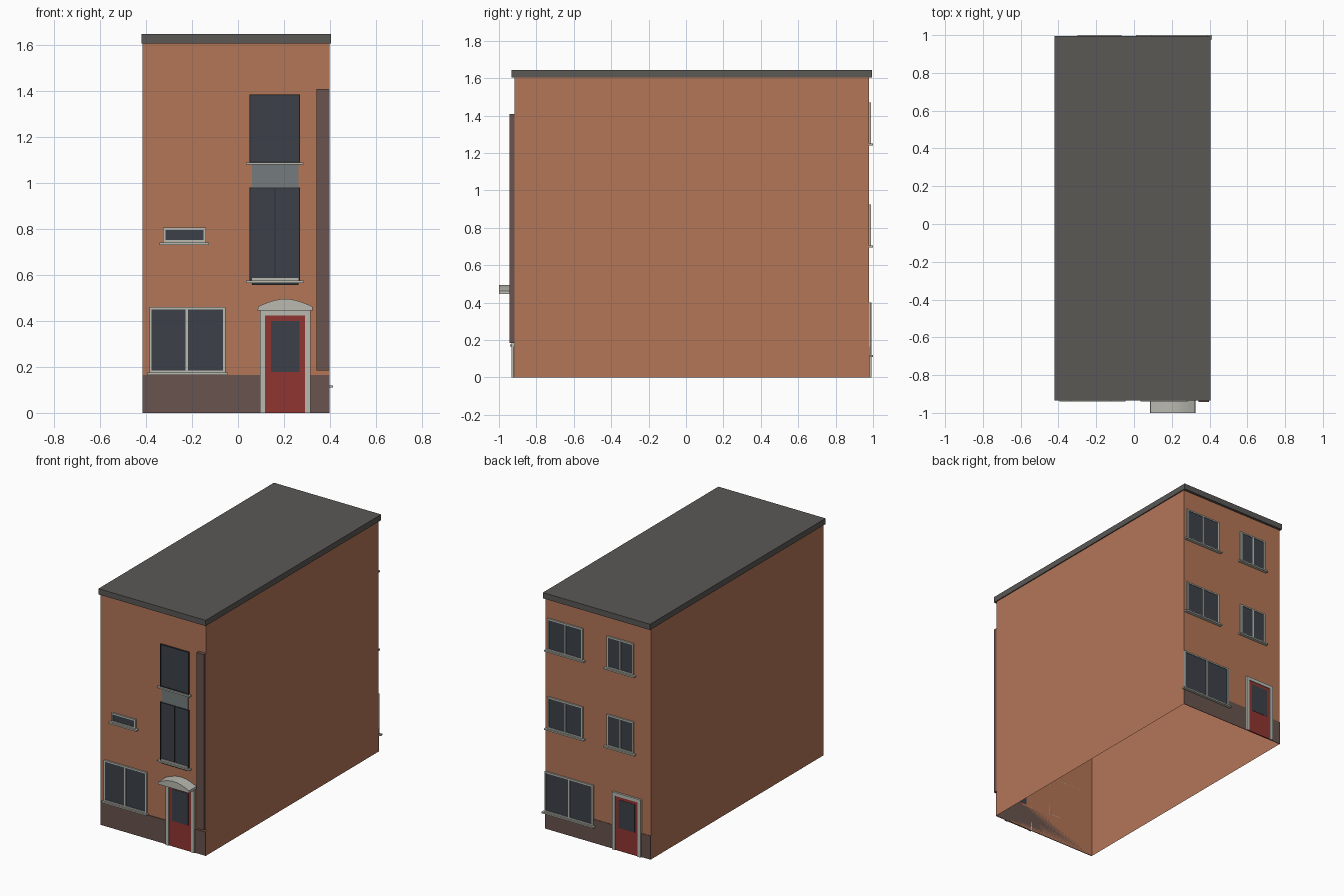
import bpy, bmesh, math

if "Cube" in bpy.data.objects:
    bpy.data.objects.remove(bpy.data.objects["Cube"])


def material(name, r, g, b):
    # picture colours are sRGB, diffuse_color is linear
    m = bpy.data.materials.new(name)
    m.diffuse_color = [(c / 255) ** 2.2 for c in (r, g, b)] + [1]
    m.use_nodes = True
    m.node_tree.nodes["Principled BSDF"].inputs["Base Color"].default_value = m.diffuse_color
    return m


BRICK = material("brick", 178, 117, 88)
DARK = material("dark_brick", 104, 84, 78)
ROOF = material("roofing", 90, 89, 86)
GLASS = material("glass", 62, 67, 74)
FRAME = material("frame_paint", 184, 184, 176)
BLACK = material("dark_frame", 48, 52, 57)
RED = material("door_red", 142, 56, 52)
PANEL = material("panel_grey", 116, 123, 124)

FRONT, BACK = -0.918, 0.978          # wall planes


def finish(name, bm, mat):
    bmesh.ops.recalc_face_normals(bm, faces=bm.faces)
    me = bpy.data.meshes.new(name)
    bm.to_mesh(me)
    bm.free()
    me.materials.append(mat)
    ob = bpy.data.objects.new(name, me)
    bpy.context.collection.objects.link(ob)
    return ob


def box(name, x0, x1, y0, y1, z0, z1, mat, open_bottom=False):
    bm = bmesh.new()
    bmesh.ops.create_cube(bm, size=1)
    for v in bm.verts:
        v.co = (x1 if v.co.x > 0 else x0, y1 if v.co.y > 0 else y0, z1 if v.co.z > 0 else z0)
    if open_bottom:
        low = [f for f in bm.faces if f.calc_center_median().z < z0 + 1e-5]
        bmesh.ops.delete(bm, geom=low, context='FACES_ONLY')
    return finish(name, bm, mat)


def on_wall(name, side, x0, x1, z0, z1, depth, mat):
    # slab standing out from the front (-1) or back (+1) wall
    wall = FRONT if side < 0 else BACK
    y0, y1 = sorted((wall, wall + side * depth))
    return box(name, x0, x1, y0, y1, z0, z1, mat)


def window(name, side, x0, x1, z0, z1, mullion=None, w=0.01, frame=FRAME, sill=0.015):
    on_wall(name + "_glass", side, x0 + w / 2, x1 - w / 2, z0 + w / 2, z1 - w / 2, 0.006, GLASS)
    bars = [(x0, x0 + w, z0, z1), (x1 - w, x1, z0, z1),
            (x0 + w, x1 - w, z0, z0 + w), (x0 + w, x1 - w, z1 - w, z1)]
    if mullion is not None:
        bars.append((mullion - w / 2, mullion + w / 2, z0 + w, z1 - w))
    for i, bar in enumerate(bars):
        on_wall(f"{name}_frame_{i}", side, *bar, 0.01, frame)
    on_wall(name + "_sill", side, x0 - sill, x1 + sill, z0 - 0.01, z0, 0.022, FRAME)


def door(name, side, x0, x1, top, w=0.023):
    on_wall(name + "_leaf", side, x0 + w, x1 - w, 0, top - w, 0.009, RED)
    on_wall(name + "_glass", side, x0 + 0.048, x1 - 0.048, 0.40 * top, top - 0.045, 0.011, GLASS)
    on_wall(name + "_post_left", side, x0, x0 + w, 0, top - w, 0.014, FRAME)
    on_wall(name + "_post_right", side, x1 - w, x1, 0, top - w, 0.014, FRAME)
    on_wall(name + "_lintel", side, x0, x1, top - w, top, 0.014, FRAME)


# shell, roof slab and dark base bands
box("walls", -0.414, 0.398, FRONT, BACK, 0, 1.605, BRICK, open_bottom=True)
box("roof", -0.42, 0.405, -0.934, 0.995, 1.605, 1.645, ROOF)
on_wall("front_plinth", -1, -0.414, 0.398, 0, 0.165, 0.005, DARK)
on_wall("back_plinth", 1, -0.414, 0.398, 0, 0.165, 0.003, DARK)
on_wall("front_pilaster", -1, 0.342, 0.398, 0.185, 1.408, 0.025, DARK)

# front openings
window("front_ground_window", -1, -0.385, -0.055, 0.175, 0.46, -0.222, sill=0.009)
window("front_small_window", -1, -0.325, -0.14, 0.74, 0.805)
window("front_top_window", -1, 0.05, 0.27, 1.088, 1.383, w=0.005, frame=BLACK)
window("front_middle_window", -1, 0.05, 0.27, 0.575, 0.98, 0.16, w=0.005, frame=BLACK)
on_wall("front_middle_window_base", -1, 0.06, 0.262, 0.555, 0.565, 0.01, BLACK)
on_wall("front_middle_window_rail", -1, 0.06, 0.262, 0.575, 0.587, 0.012, FRAME)
on_wall("front_spandrel_panel", -1, 0.06, 0.262, 0.98, 1.078, 0.005, PANEL)
door("front_door", -1, 0.095, 0.315, 0.445)

# arched hood over the front door
bm = bmesh.new()
n = 12
arc = [(0.085, 0.445)]
for i in range(n + 1):
    t = -1 + 2 * i / n
    arc.append((0.205 + 0.118 * t, 0.462 + 0.033 * math.cos(t * math.pi / 2)))
arc.append((0.325, 0.445))
face = bm.faces.new([bm.verts.new((x, FRONT, z)) for x, z in arc])
ext = bmesh.ops.extrude_face_region(bm, geom=[face], use_keep_orig=True)
for v in ext["geom"]:
    if isinstance(v, bmesh.types.BMVert):
        v.co.y = -1.0
hood = finish("door_hood", bm, FRAME)
bpy.context.view_layer.objects.active = hood
hood.select_set(True)
bpy.ops.object.shade_smooth_by_angle(angle=math.radians(30))

# back openings
window("back_ground_window", 1, 0.025, 0.398, 0.12, 0.40, 0.21, sill=0.014)
for floor, z in (("first", 0.705), ("second", 1.25)):
    window(f"back_{floor}_wide_window", 1, 0.105, 0.377, z, z + 0.22, 0.24)
    window(f"back_{floor}_narrow_window", 1, -0.285, -0.08, z, z + 0.22, -0.183)
door("back_door", 1, -0.345, -0.125, 0.40)
